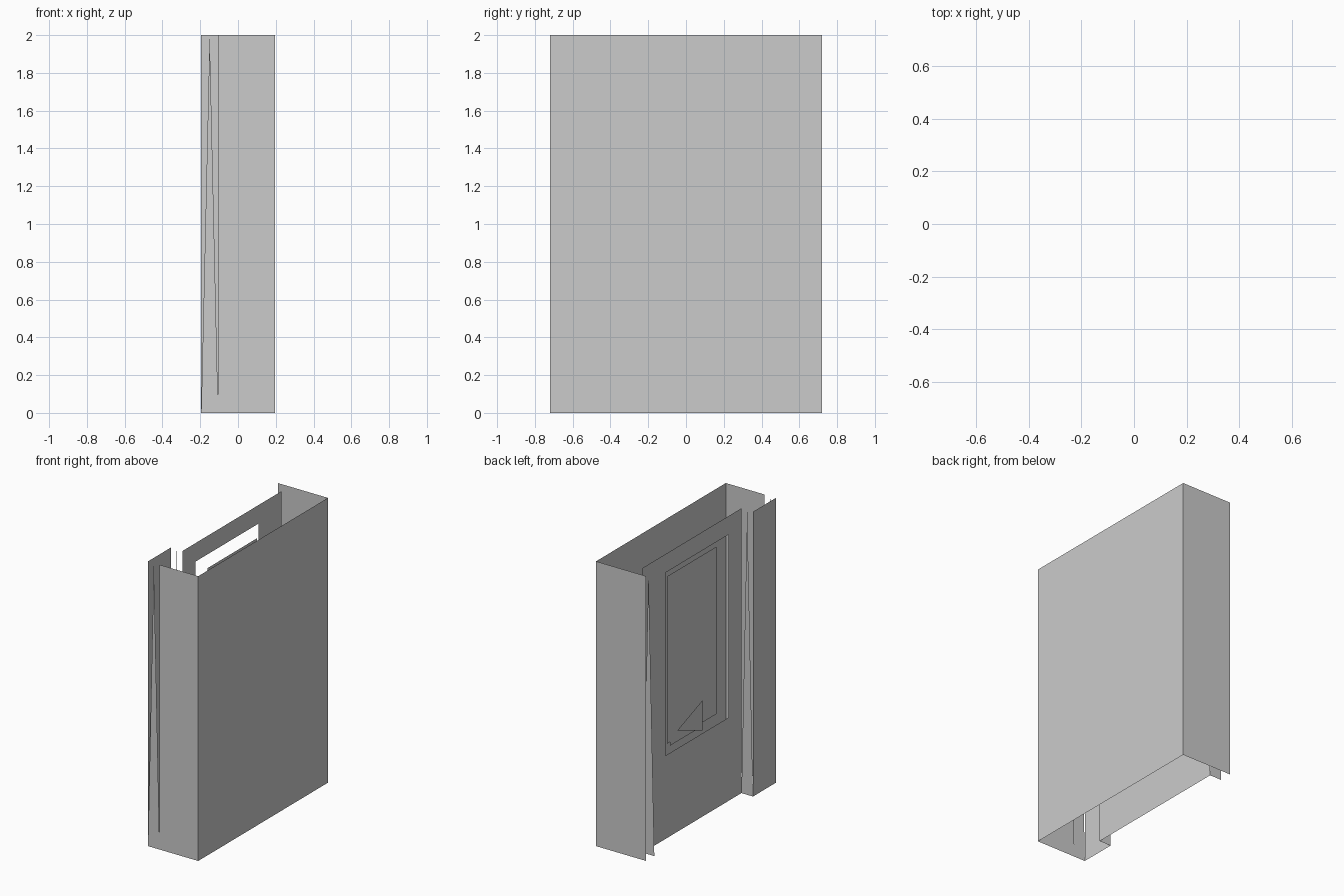
import bpy
import bmesh

if "Cube" in bpy.data.objects:
    bpy.data.objects.remove(bpy.data.objects["Cube"])

XO, XI, XB = -0.195, -0.105, 0.195      # door face, recessed face, rear face
Y0, Y1, Y2, Y3 = -0.72, -0.465, 0.63, 0.72
H = 2.0


def sheet(name, loops):
    """Thin sheet: one loop is filled, two loops are joined as a frame."""
    bm = bmesh.new()
    rings = [[bm.verts.new(p) for p in loop] for loop in loops]
    if len(rings) == 1:
        bm.faces.new(rings[0])
    else:
        a, b = rings
        for i in range(len(a)):
            j = (i + 1) % len(a)
            bm.faces.new((a[i], a[j], b[j], b[i]))
    me = bpy.data.meshes.new(name)
    bm.to_mesh(me)
    bm.free()
    ob = bpy.data.objects.new(name, me)
    bpy.context.collection.objects.link(ob)
    return ob


def rect_x(x, y0, y1, z0=0.0, z1=H):
    return [(x, y0, z0), (x, y0, z1), (x, y1, z1), (x, y1, z0)]


def rect_y(y, x0, x1):
    return [(x0, y, 0), (x1, y, 0), (x1, y, H), (x0, y, H)]


# Cabinet shell, open at top and bottom
sheet("large_side_panel", [rect_x(XB, Y0, Y3)[::-1]])
sheet("front_panel", [rect_y(Y0, XI, XB)])
sheet("back_panel", [rect_y(Y3, XO, XB)[::-1]])

# Raised control column and recessed face with window opening
sheet("control_panel", [rect_x(XO, Y0, Y1)])
sheet("recessed_face", [rect_x(XI, Y1, Y2), rect_x(XI, -0.32, 0.38, 0.585, 1.87)])

# Tapered returns joining the raised and recessed faces
for name, y in (("front_return", Y0), ("column_return", Y1), ("back_return", Y2)):
    tri = [(XO, y, 0), (XI, y, 0), ((XO + XI) / 2, y, H)]
    sheet(name, [tri if y == Y0 else tri[::-1]])

# Inset display behind the window, with the tray panel and its flap
sheet("display_panel", [rect_x(-0.066, -0.244, 0.305, 0.63, 1.805)])
sheet("tray_panel", [rect_x(-0.07, -0.035, 0.275, 0.607, 0.84)])
sheet("tray_flap", [[(XI, -0.033, 0.605), (XI, -0.033, 0.817), (XI, 0.246, 0.711)]])
